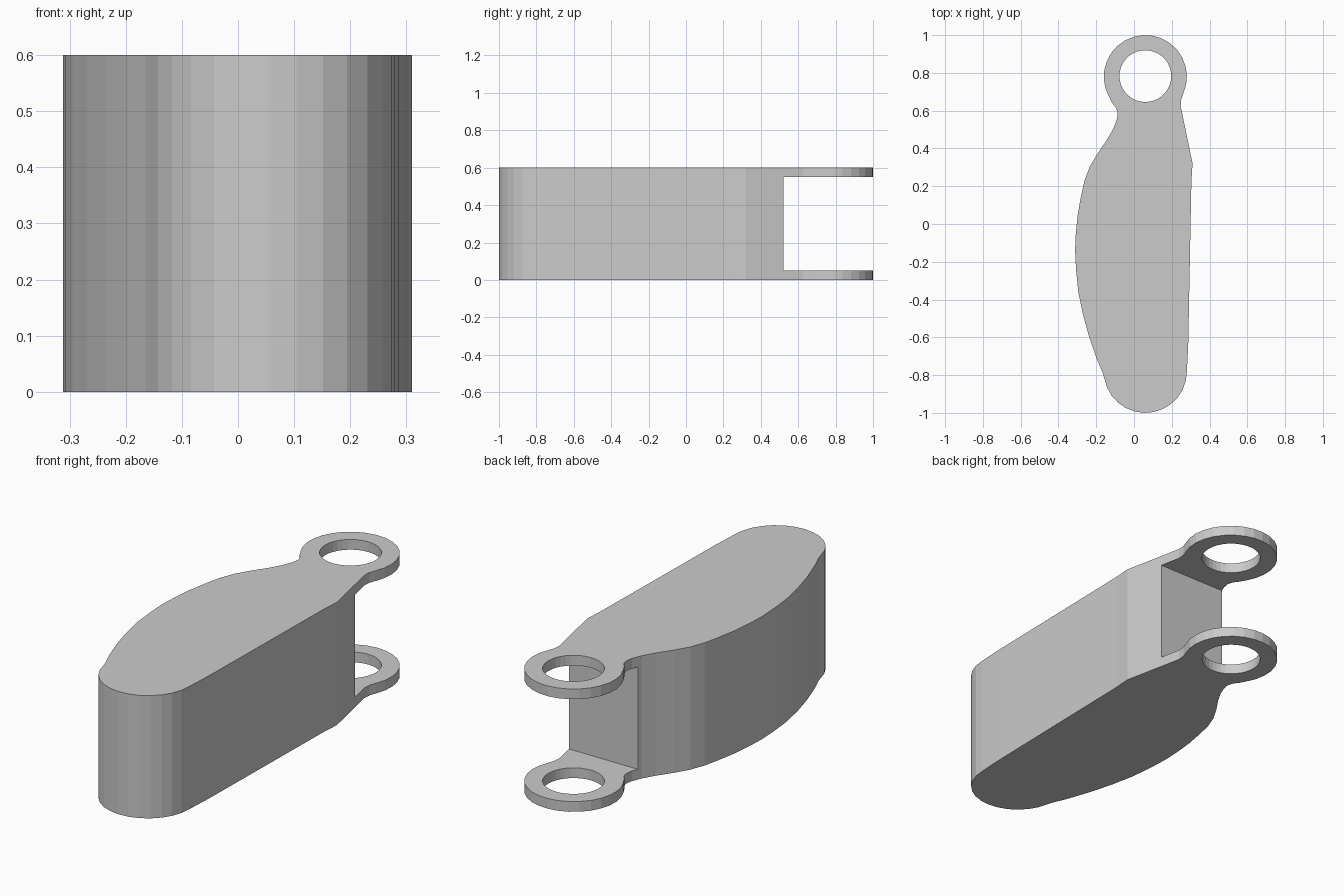
import bpy, bmesh
from math import sin, cos, radians

if "Cube" in bpy.data.objects:
    bpy.data.objects.remove(bpy.data.objects["Cube"])


def arc(cx, cy, r, a0, a1, n):
    return [(cx + r * cos(radians(a0 + (a1 - a0) * i / n)),
             cy + r * sin(radians(a0 + (a1 - a0) * i / n))) for i in range(n + 1)]


def prism(name, pts, z0, z1):
    bm = bmesh.new()
    face = bm.faces.new([bm.verts.new((x, y, z0)) for x, y in pts])
    ext = bmesh.ops.extrude_face_region(bm, geom=[face])
    verts = [v for v in ext['geom'] if isinstance(v, bmesh.types.BMVert)]
    bmesh.ops.translate(bm, verts=verts, vec=(0, 0, z1 - z0))
    bmesh.ops.recalc_face_normals(bm, faces=bm.faces)
    mesh = bpy.data.meshes.new(name)
    bm.to_mesh(mesh)
    bm.free()
    ob = bpy.data.objects.new(name, mesh)
    bpy.context.collection.objects.link(ob)
    return ob


# Outline, counter-clockwise: ring end, bulging left side, round tail, straight right side
outline = arc(0.06, 0.78, 0.22, -24, 210, 18)
outline += [(-0.112, 0.636), (-0.094, 0.613), (-0.086, 0.585), (-0.092, 0.55),
            (-0.112, 0.50), (-0.145, 0.443), (-0.195, 0.37), (-0.235, 0.302),
            (-0.262, 0.23), (-0.28, 0.15), (-0.298, 0.05), (-0.308, -0.05),
            (-0.312, -0.14), (-0.307, -0.24), (-0.295, -0.36), (-0.27, -0.48),
            (-0.237, -0.60), (-0.195, -0.72), (-0.165, -0.79)]
outline += arc(0.06, -0.78, 0.22, 203, 360, 12)
outline += [(0.287, -0.64), (0.304, 0.23), (0.31, 0.32),
            (0.247, 0.625), (0.25, 0.66)]
lever = prism("lever_body", outline, 0, 0.6)

# Cutters: gap between the two ears, and the pin hole through both
gap = prism("gap_cutter", [(-0.6, 0.52), (0.6, 0.52), (0.6, 1.2), (-0.6, 1.2)], 0.05, 0.55)
hole = prism("hole_cutter", arc(0.06, 0.783, 0.137, 0, 350, 35), -0.1, 0.7)
for cutter in (gap, hole):
    mod = lever.modifiers.new(cutter.name, 'BOOLEAN')
    mod.operation = 'DIFFERENCE'
    mod.solver = 'EXACT'
    mod.object = cutter
    cutter.hide_render = True
    cutter.display_type = 'WIRE'
